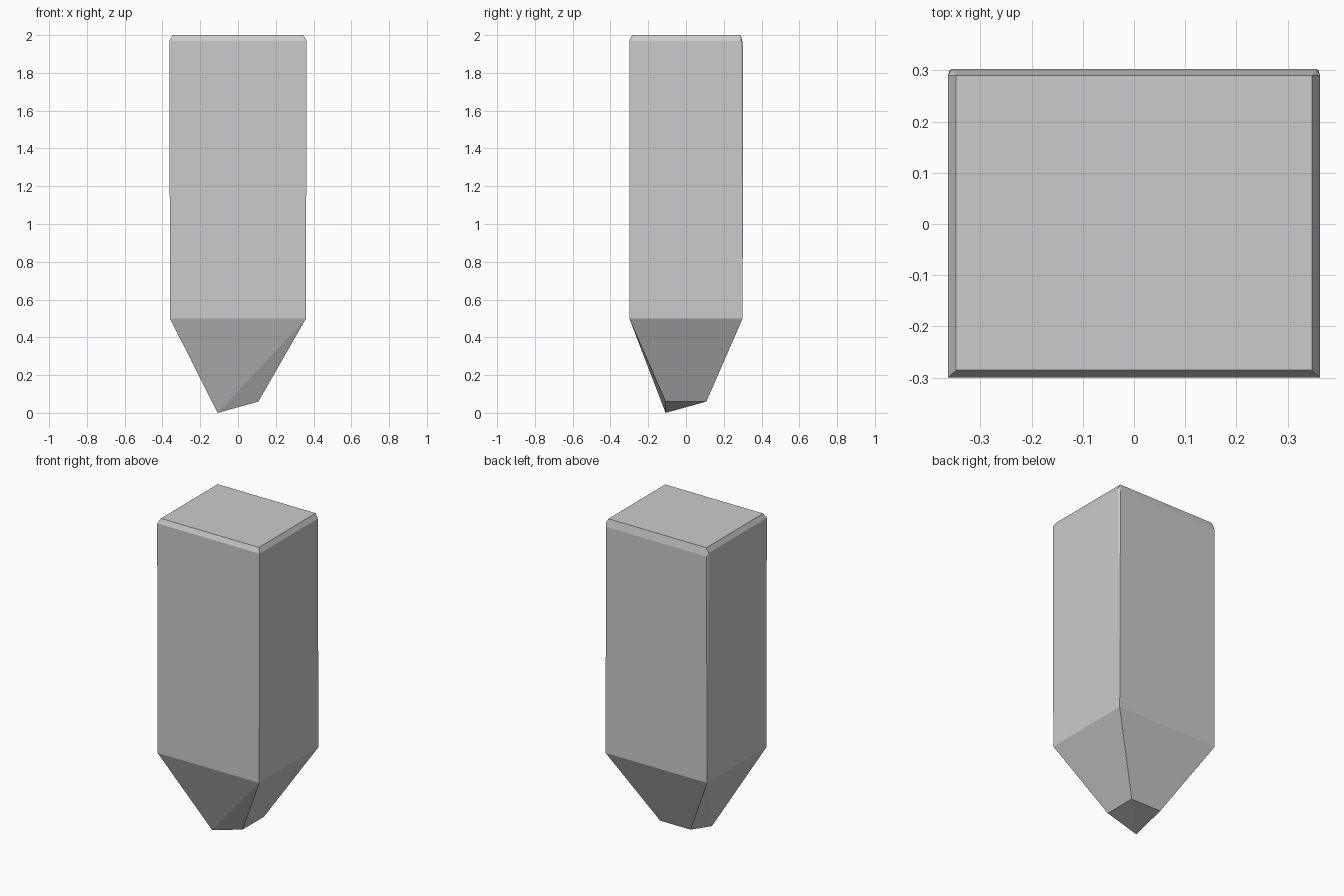
import bpy, bmesh, math

if "Cube" in bpy.data.objects:
    bpy.data.objects.remove(bpy.data.objects["Cube"])

# Cross-sections of the stake, every face is convex
pts = []

# pointed foot: one corner hangs lower than the other three
t = 0.108
pts += [(-t, -t, 0.0), (t, -t, 0.06), (t, t, 0.06), (-t, t, 0.06)]

for s in (-1, 1):
    # shoulder where the shaft meets the point
    pts += [(s * 0.36, -0.30, 0.5), (s * 0.36, 0.30, 0.5)]
    # shaft top below the chamfer, with clipped rear corners
    pts += [(s * 0.363, -0.30, 1.97), (s * 0.363, 0.29, 1.97), (s * 0.356, 0.302, 1.95)]
    # flat top
    pts += [(s * 0.347, -0.285, 2.0), (s * 0.347, 0.29, 2.0)]

bm = bmesh.new()
for p in pts:
    bm.verts.new(p)
bmesh.ops.convex_hull(bm, input=bm.verts[:])
# merge nearly coplanar triangles into clean faces
bmesh.ops.dissolve_limit(bm, angle_limit=math.radians(0.3), verts=bm.verts[:], edges=bm.edges[:])
bmesh.ops.recalc_face_normals(bm, faces=bm.faces[:])

mesh = bpy.data.meshes.new("stake_post")
bm.to_mesh(mesh)
bm.free()
post = bpy.data.objects.new("stake_post", mesh)
bpy.context.collection.objects.link(post)
